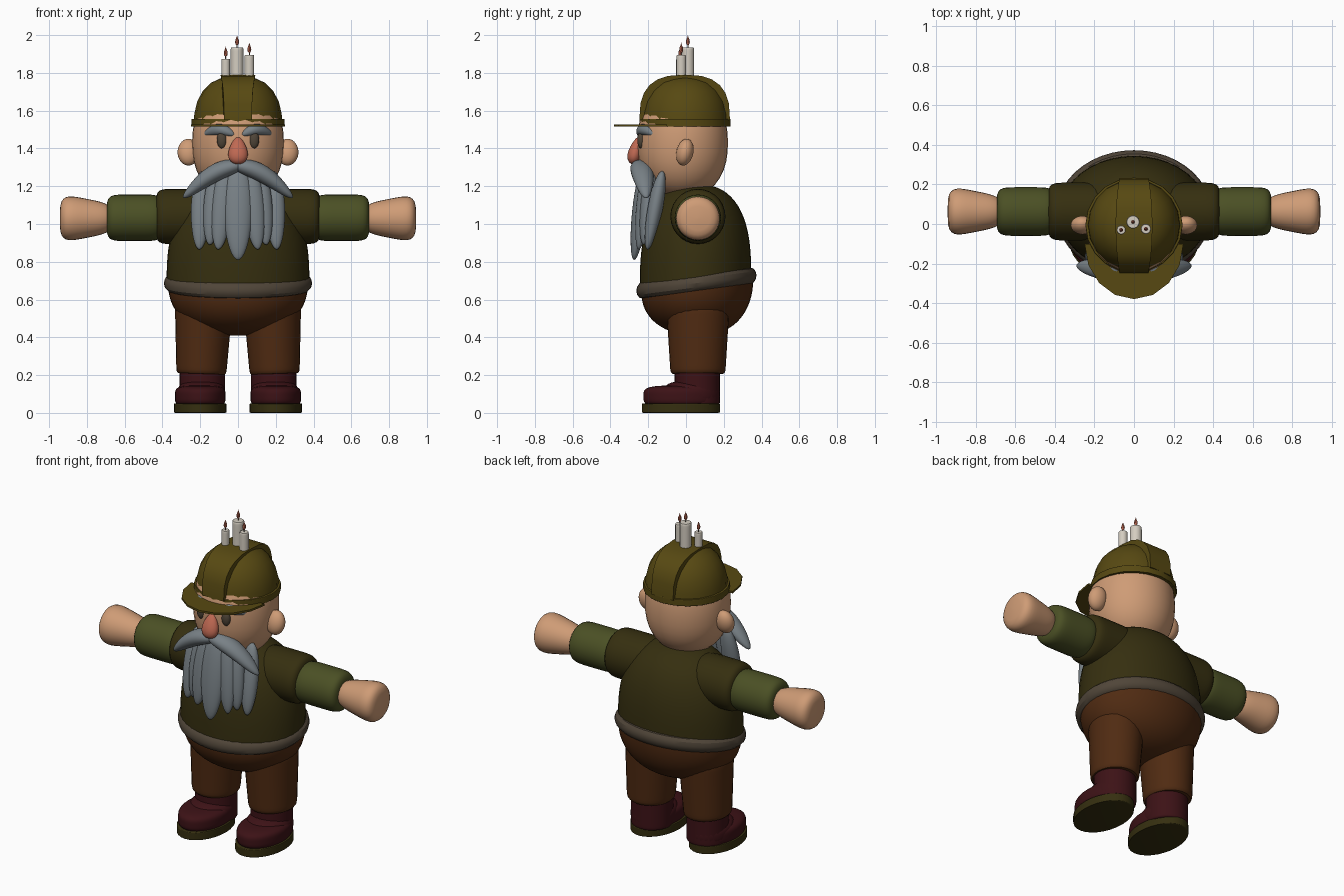
import bpy, bmesh, math
from mathutils import Vector

cube = bpy.data.objects.get("Cube")
if cube:
    bpy.data.objects.remove(cube, do_unlink=True)


def material(name, red, green, blue):
    mat = bpy.data.materials.new(name)
    mat.use_nodes = True
    mat.diffuse_color = (red, green, blue, 1)
    mat.node_tree.nodes["Principled BSDF"].inputs["Base Color"].default_value = mat.diffuse_color
    return mat


skin = material("skin", 0.62, 0.33, 0.18)
hat_olive = material("hat olive", 0.095, 0.066, 0.006)
dark_olive = material("dark olive", 0.036, 0.028, 0.005)
sleeve_green = material("sleeve green", 0.07, 0.08, 0.018)
grey_brown = material("grey brown", 0.08, 0.06, 0.04)
trouser_brown = material("trouser brown", 0.08, 0.024, 0.006)
boot_red = material("boot red", 0.046, 0.006, 0.008)
hair_grey = material("hair grey", 0.19, 0.22, 0.24)
warm_red = material("warm red", 0.52, 0.14, 0.085)
candle_wax = material("candle wax", 0.66, 0.61, 0.53)


def finish(name, bm, mat, angle):
    """Create the object from the bmesh with outward normals and shading."""
    bmesh.ops.recalc_face_normals(bm, faces=bm.faces)
    mesh = bpy.data.meshes.new(name)
    bm.to_mesh(mesh)
    bm.free()
    mesh.materials.append(mat)
    part = bpy.data.objects.new(name, mesh)
    bpy.context.collection.objects.link(part)
    bpy.ops.object.select_all(action='DESELECT')
    bpy.context.view_layer.objects.active = part
    part.select_set(True)
    bpy.ops.object.shade_smooth_by_angle(angle=math.radians(angle))


def bridge(bm, first, second):
    """Join two matching rings of vertices with quads."""
    for i in range(len(first)):
        bm.faces.new((first[i - 1], first[i], second[i], second[i - 1]))


def blob(name, mat, start, end, wide, deep, power=2, taper=1, bend=(0, 0, 0), dome=False,
         tilt=0, sides=28, steps=18, angle=40):
    """Rounded superellipse body along an axis; a dome begins at its widest ring."""
    start, end, bend = Vector(start), Vector(end), Vector(bend)
    axis = (end - start).normalized()
    front = Vector((0, 1, 0))
    front = (front - axis * front.dot(axis)).normalized()
    across = axis.cross(front)
    bm = bmesh.new()
    rings = []
    for step in range(steps + 1):
        turn = step / steps
        u = math.sin(turn * math.pi / 2) if dome else -math.cos(turn * math.pi)
        f = u if dome else (u + 1) / 2
        size = max(1 - abs(u) ** power, 0) ** (1 / power) * (1 + (taper - 1) * f)
        size = max(size, 0.01)
        centre = start.lerp(end, f) + bend * math.sin(math.pi * f)
        ring = []
        for side in range(sides):
            a = 2 * math.pi * side / sides
            offset = across * wide * size * math.cos(a) + front * deep * size * math.sin(a)
            offset.z += tilt * offset.y * (1 - f)
            ring.append(bm.verts.new(centre + offset))
        rings.append(ring)
    for first, second in zip(rings, rings[1:]):
        bridge(bm, first, second)
    bm.faces.new(rings[0])
    bm.faces.new(rings[-1])
    finish(name, bm, mat, angle)


def pair(name, mat, start, end, *args, bend=(0, 0, 0), **options):
    """Make a left blob and its mirrored right twin."""
    for word, side in (("left_", 1), ("right_", -1)):
        flip = lambda point: (point[0] * side, point[1], point[2])
        blob(word + name, mat, flip(start), flip(end), *args, bend=flip(bend), **options)


def column(name, mat, x, y, low, high, *args, make=pair, **options):
    """Upright blob between two heights."""
    make(name, mat, (x, y, low), (x, y, high), *args, **options)


def arch_plate(name, mat, width, height, power, count, place, thickness):
    """Extrude a half superellipse outline into a plate."""
    bm = bmesh.new()
    rings = [[], []]
    for i in range(count + 1):
        c, s = math.cos(math.pi * i / count), max(math.sin(math.pi * i / count), 0)
        p = math.copysign(width * abs(c) ** (2 / power), c)
        q = height * s ** (2 / power)
        for ring, depth in zip(rings, (-thickness, thickness)):
            ring.append(bm.verts.new(place(p, q, depth)))
    bridge(bm, *rings)
    for ring in rings:
        bm.faces.new(ring)
    finish(name, bm, mat, 25)


# Vest and trousers seat, both leaning with the belt line
lean = 0.13
column("vest", dark_olive, 0, 0.05, 0.69, 1.21, 0.378, 0.295, make=blob,
       power=2.6, dome=True, tilt=lean, sides=40)
column("trouser_seat", trouser_brown, 0, 0.06, 0.69, 0.41, 0.37, 0.297, make=blob,
       power=2.3, dome=True, tilt=lean, sides=40)

# Belt: oval roll sheared along the lean
bpy.ops.mesh.primitive_torus_add(major_radius=0.348, minor_radius=0.045, major_segments=44,
                                 location=(0, 0.055, 0.687))
belt = bpy.context.object
belt.name = "belt"
for vert in belt.data.vertices:
    vert.co.y *= 0.81
    vert.co.z += lean * vert.co.y
belt.data.materials.append(grey_brown)
bpy.ops.object.shade_smooth_by_angle()


# Arms
def arm(name, mat, inner, outer, z, radius, **options):
    pair(name, mat, (inner, 0.063, z), (outer, 0.063, z), radius, radius, **options)


arm("shoulder_sleeve", dark_olive, 0.14, 0.435, 1.04, 0.146, power=7)
arm("forearm_sleeve", sleeve_green, 0.4, 0.695, 1.033, 0.123, power=6)
arm("fist", skin, 0.66, 0.943, 1.03, 0.075, power=4, taper=1.75)

# Legs and boots
pair("leg", trouser_brown, (0.194, 0.063, 0.205), (0.182, 0.063, 0.56), 0.132, 0.145, power=20, taper=1.15)
column("boot_shaft", boot_red, 0.19, 0.06, 0.04, 0.23, 0.12, 0.12, power=16)
column("boot_instep", boot_red, 0.194, 0.03, 0.03, 0.17, 0.127, 0.15, power=3)
column("boot_foot", boot_red, 0.2, -0.025, 0.03, 0.145, 0.134, 0.2, power=4)
column("boot_sole", dark_olive, 0.2, -0.027, 0, 0.05, 0.139, 0.207, power=24)

# Head and face
column("head", skin, 0, -0.018, 1.14, 1.72, 0.243, 0.24, make=blob, power=2.3, sides=36)
pair("ear", skin, (0.262, -0.022, 1.31), (0.262, 0.01, 1.45), 0.058, 0.045)
column("eye", grey_brown, 0.085, -0.238, 1.4, 1.49, 0.027, 0.02)
blob("nose", warm_red, (0, -0.285, 1.317), (0, -0.25, 1.46), 0.066, 0.046, taper=0.5)
pair("eyebrow", hair_grey, (0.018, -0.25, 1.475), (0.18, -0.16, 1.475), 0.03, 0.028, bend=(0, -0.02, 0.025))
pair("moustache", hair_grey, (-0.03, -0.25, 1.32), (0.29, -0.21, 1.14), 0.054, 0.068,
     taper=0.7, bend=(0, 0, 0.035))

# Beard locks
blob("beard_centre", hair_grey, (0, -0.21, 1.33), (0, -0.275, 0.81), 0.085, 0.047, taper=0.8)
pair("beard_inner", hair_grey, (0.06, -0.2, 1.32), (0.105, -0.25, 0.865), 0.064, 0.043, taper=0.8)
pair("beard_middle", hair_grey, (0.11, -0.18, 1.3), (0.15, -0.225, 0.89), 0.058, 0.043, taper=0.8)
pair("beard_outer", hair_grey, (0.185, -0.125, 1.28), (0.205, -0.205, 0.865), 0.06, 0.044, taper=0.8)

# Hat: faceted dome, rim band, raised ridge and front peak
brim = 1.515
column("hat_dome", hat_olive, 0, -0.005, brim, 1.785, 0.235, 0.232, make=blob,
       power=2.4, dome=True, sides=20, steps=6, angle=30)
column("hat_rim", hat_olive, 0, -0.005, brim, brim + 0.042, 0.246, 0.24, make=blob, power=30, sides=20)
arch_plate("hat_ridge", hat_olive, 0.24, 0.24, 2.7, 12,
           lambda p, q, depth: (depth * (1.1 - 4 * p * p), p - 0.007, q + 1.55), 0.085)
arch_plate("hat_peak", hat_olive, 0.25, 0.28, 2, 8,
           lambda p, q, depth: (p, -0.1 - q, depth + brim + 0.006), 0.006)

# Candles with wicks and flames
for word, x, y, radius, top in (("left_", 0.06, -0.025, 0.026, 1.895),
                                ("right_", -0.065, -0.03, 0.023, 1.875),
                                ("centre_", -0.005, 0.01, 0.034, 1.935)):
    column(word + "candle", candle_wax, x, y, 1.765, top, radius, radius, make=blob, power=16, sides=14)
    column(word + "wick", grey_brown, x, y, top - 0.01, top + 0.02, 0.003, 0.003, make=blob, sides=6, steps=4)
    column(word + "flame", warm_red, x, y, top + 0.01, top + 0.065, 0.017, 0.017, make=blob,
           taper=0.1, power=1.5, sides=8, steps=8)
